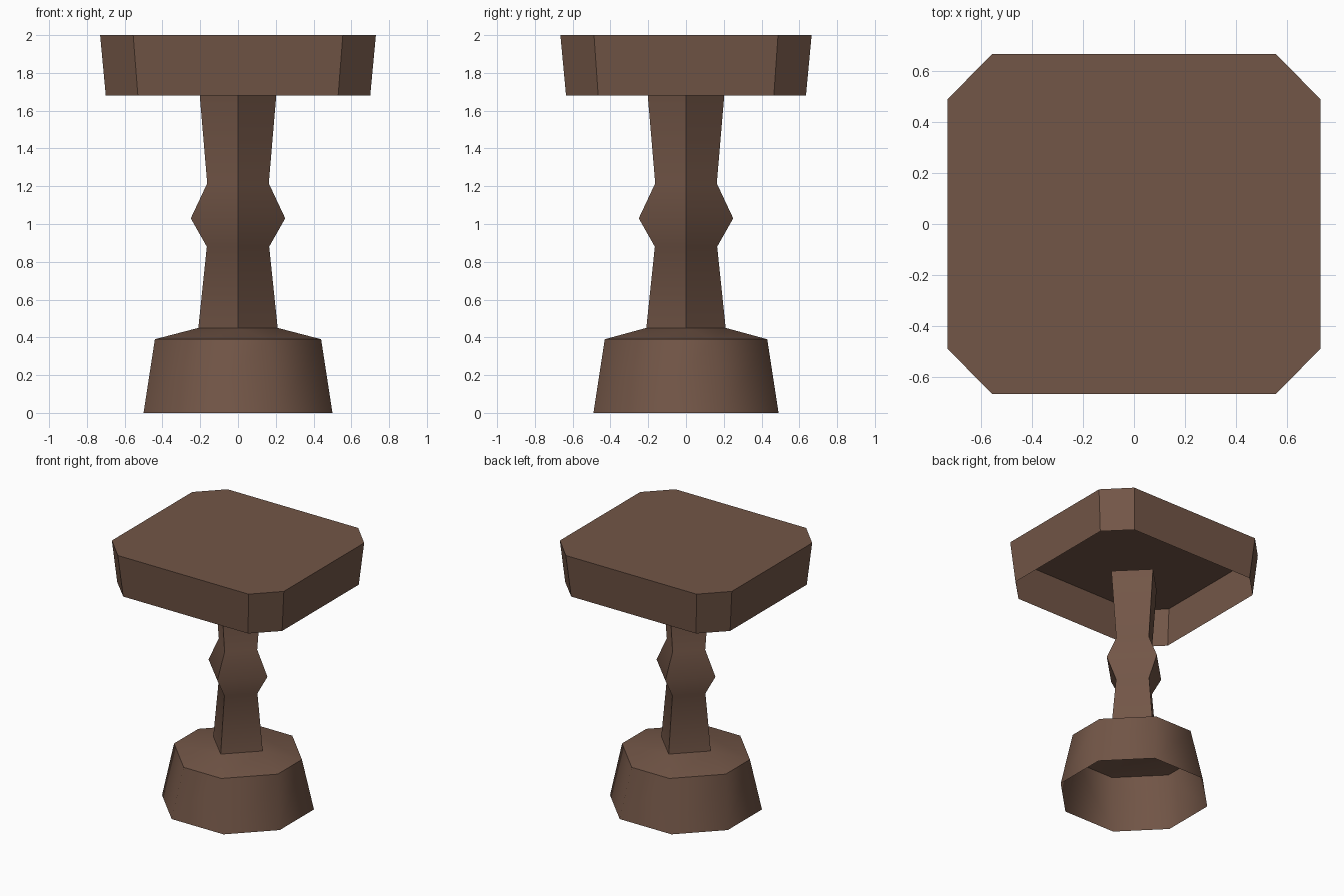
import bpy, math

if "Cube" in bpy.data.objects:
    bpy.data.objects.remove(bpy.data.objects["Cube"])

# single brown wood colour
wood = bpy.data.materials.new("brown_wood")
wood.diffuse_color = (0.17, 0.093, 0.063, 1)
wood.use_nodes = True
wood.node_tree.nodes["Principled BSDF"].inputs["Base Color"].default_value = wood.diffuse_color


def ring(hx, hy, fx, fy, z):
    """Chamfered rectangle: half sizes hx, hy and half flat lengths fx, fy."""
    return [(hx, -fy, z), (hx, fy, z), (fx, hy, z), (-fx, hy, z),
            (-hx, fy, z), (-hx, -fy, z), (-fx, -hy, z), (fx, -hy, z)]


def diamond(r, z):
    return [(r, 0, z), (0, r, z), (-r, 0, z), (0, -r, z)]


def make(name, verts, faces, smooth):
    mesh = bpy.data.meshes.new(name)
    mesh.from_pydata(verts, [], faces)
    mesh.materials.append(wood)
    ob = bpy.data.objects.new(name, mesh)
    bpy.context.collection.objects.link(ob)
    if smooth:
        bpy.ops.object.select_all(action='DESELECT')
        ob.select_set(True)
        bpy.context.view_layer.objects.active = ob
        bpy.ops.object.shade_smooth_by_angle(angle=math.radians(50))
    return ob


def walls(n, a, b):
    """Quads between two rings of n vertices starting at indices a and b."""
    return [(a + i, a + (i + 1) % n, b + (i + 1) % n, b + i) for i in range(n)]


# table top: open-bottomed tapered shell with cut corners
make("table_top",
     ring(0.70, 0.635, 0.53, 0.465, 1.68) + ring(0.73, 0.665, 0.555, 0.487, 2.0),
     walls(8, 0, 8) + [tuple(range(8, 16))], False)

# foot: open-bottomed eight-sided shell whose sloped top closes onto the column
foot_faces = walls(8, 0, 8)
for k in range(4):
    a = 8 + 2 * k
    b = 8 + (2 * k + 2) % 8
    foot_faces.append((a, a + 1, 16 + k))                       # flat side
    foot_faces.append((a + 1, b, 16 + (k + 1) % 4, 16 + k))     # cut corner
make("foot",
     ring(0.50, 0.49, 0.22, 0.207, 0) + ring(0.44, 0.43, 0.16, 0.147, 0.39)
     + diamond(0.21, 0.45), foot_faces, True)

# column: square post set on its corner, with a collar in the middle
profile = [(0.21, 0.45), (0.165, 0.88), (0.25, 1.03), (0.163, 1.215), (0.208, 1.745)]
verts = [v for r, z in profile for v in diamond(r, z)]
faces = [f for i in range(len(profile) - 1) for f in walls(4, 4 * i, 4 * i + 4)]
make("column", verts, faces, True)
